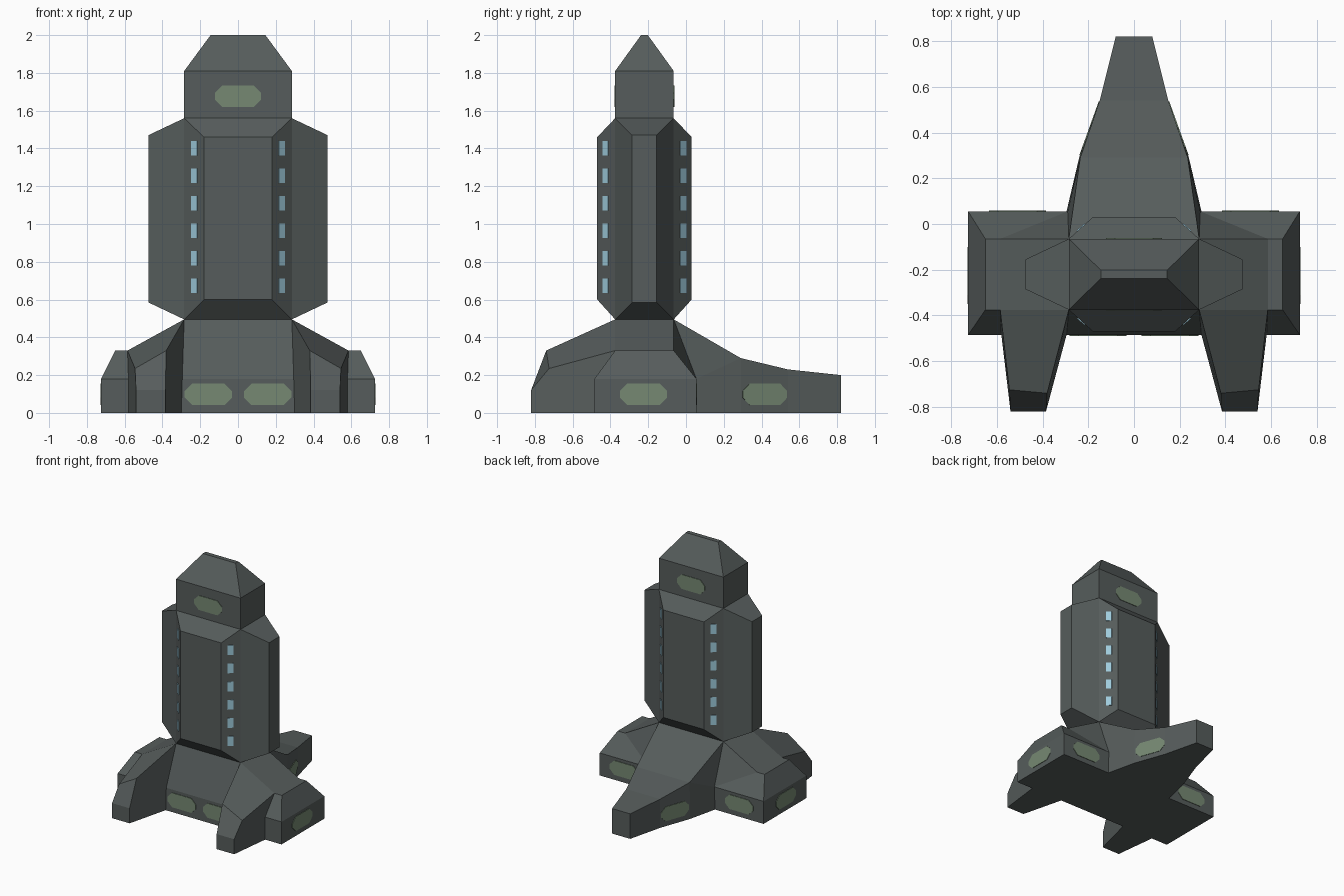
import bpy, bmesh
from mathutils import Vector

if "Cube" in bpy.data.objects:
    bpy.data.objects.remove(bpy.data.objects["Cube"])


def material(name, rgb):
    m = bpy.data.materials.new(name)
    m.diffuse_color = (*rgb, 1)
    m.use_nodes = True
    m.node_tree.nodes["Principled BSDF"].inputs["Base Color"].default_value = m.diffuse_color
    return m


HULL = material("dark grey hull", (0.093, 0.108, 0.106))
GREEN = material("muted green panel", (0.18, 0.25, 0.17))
BLUE = material("pale blue window", (0.35, 0.61, 0.73))


def build(name, faces, mat, mirror=False):
    """Object from a list of faces, each a list of points; shared points merge."""
    bm = bmesh.new()
    for f in faces:
        bm.faces.new([bm.verts.new(p) for p in f])
        if mirror:
            bm.faces.new([bm.verts.new((-x, y, z)) for x, y, z in reversed(f)])
    bmesh.ops.remove_doubles(bm, verts=bm.verts, dist=1e-5)
    bmesh.ops.recalc_face_normals(bm, faces=bm.faces)
    me = bpy.data.meshes.new(name)
    bm.to_mesh(me)
    bm.free()
    me.materials.append(mat)
    ob = bpy.data.objects.new(name, me)
    bpy.context.collection.objects.link(ob)
    return ob


CY, HX, HY = -0.22, 0.285, 0.155      # tower axis and half sizes
Z0, Z1 = 0.495, 1.56                  # foot and shoulder of the tower


def ring(hx, hy, z):
    return [(sx * hx, CY + sy * hy, z) for sx, sy in ((-1, -1), (1, -1), (1, 1), (-1, 1))]


def band(a, b):
    n = len(a)
    return [[a[i], a[(i + 1) % n], b[(i + 1) % n], b[i]] for i in range(n)]


# Tower head: straight block with a tapered roof
r0, r1, r2 = ring(HX, HY, Z1), ring(HX, HY, 1.81), ring(0.145, 0.018, 2.0)
build("tower_head", band(r0, r1) + band(r1, r2) + [r2, r0], HULL)

# Tower body: each of the four sides bulges out to a smaller flat panel
body = []
for s in (-1, 1):
    fb = lambda hx, off, lo, hi: [(-hx, CY + s * off, lo), (hx, CY + s * off, lo),
                                  (hx, CY + s * off, hi), (-hx, CY + s * off, hi)]
    lr = lambda hy, off, lo, hi: [(s * off, CY - hy, lo), (s * off, CY + hy, lo),
                                  (s * off, CY + hy, hi), (s * off, CY - hy, hi)]
    front = fb(0.18, 0.25, 0.60, 1.46)
    side = lr(0.065, 0.475, 0.585, 1.47)
    body += band(fb(HX, HY, Z0, Z1), front) + [front]
    body += band(lr(HY, HX, Z0, Z1), side) + [side]
build("tower_body", body, HULL)

# Base, right half: named corner points
P = dict(
    A=(HX, CY - HY, Z0), B=(HX, CY + HY, Z0),                            # under the tower
    C=(0.295, -0.485, 0.18), G=(0.30, -0.485, 0),                        # front wall
    T1=(0.38, -0.74, 0.33), T2=(0.385, -0.82, 0.12), T3=(0.385, -0.82, 0),   # leg, inner
    S1=(0.545, -0.725, 0.235), S2=(0.54, -0.82, 0.12), S3=(0.54, -0.82, 0),  # leg, outer
    O=(0.585, -0.375, 0.33), H1=(0.58, -0.485, 0.18), H=(0.58, -0.485, 0),
    K=(0.65, -0.375, 0.33), L=(0.725, -0.485, 0.18), L0=(0.725, -0.485, 0),  # side block
    Ob=(0.585, -0.065, 0.33), Kb=(0.65, -0.065, 0.33),
    Lb=(0.725, 0.055, 0.18), Lb0=(0.725, 0.055, 0),
    N=(0.29, 0.055, 0.18), N0=(0.295, 0.055, 0),                         # rear leg
    D=(0.235, 0.29, 0.29), E=(0.15, 0.54, 0.23), F=(0.08, 0.82, 0.20),
    D0=(0.24, 0.29, 0), E0=(0.15, 0.54, 0), F0=(0.08, 0.82, 0))
side_faces = [
    "A C G T3 T2 T1", "A T1 S1 O", "T1 T2 S2 S1", "T2 T3 S3 S2", "O S1 S2 S3 H H1",
    "O H1 L K", "H1 H L0 L", "A O Ob B", "O K Kb Ob", "K L Lb Kb", "L L0 Lb0 Lb",
    "B Ob N", "Ob Kb Lb N", "N Lb Lb0 N0", "B N D", "N N0 D0 D", "D D0 E0 E", "E E0 F0 F"]
faces = [[P[k] for k in f.split()] for f in side_faces]
mid = lambda p: (0, p[1], p[2])
# Strips that cross the middle: front wall, rear leg top and rear end
for pair in ("A C", "C G", "B D", "D E", "E F", "F F0"):
    a, b = (P[k] for k in pair.split())
    faces.append([a, b, mid(b), mid(a)])
# Underside
faces.append([P[k] for k in "G T3 S3 H L0 Lb0 N0 D0 E0 F0".split()] + [mid(P["F0"]), mid(P["G"])])
build("base", faces, HULL, mirror=True)


def plate(name, centre, normal, w, h, cut, mat, mirror=True):
    """Thin upright plate with cut corners, facing along a level normal."""
    c, n = Vector(centre), Vector(normal).normalized()
    u, v = Vector((-n.y, n.x, 0)), Vector((0, 0, 1))
    a, b = w / 2, h / 2
    if cut:
        pts = [(a - cut, -b), (a, cut - b), (a, b - cut), (a - cut, b),
               (cut - a, b), (-a, b - cut), (-a, cut - b), (cut - a, -b)]
    else:
        pts = [(a, -b), (a, b), (-a, b), (-a, -b)]
    lo, hi = ([tuple(c + u * x + v * z + n * d) for x, z in pts] for d in (-0.001, 0.004))
    build(name, band(lo, hi) + [lo, hi], mat, mirror)


# Green panels on the head and around the base
for s, where in ((-1, "front"), (1, "rear")):
    plate("head_panel_" + where, (0, CY + s * HY, 1.677), (0, s, 0), 0.245, 0.115, 0.04, GREEN, False)
for name, c, n in (("front_panels", (0.157, -0.485, 0.098), (0, -1, 0)),
                   ("side_panels", (0.725, -0.225, 0.098), (1, 0, 0)),
                   ("block_rear_panels", (0.51, 0.055, 0.098), (0, 1, 0)),
                   ("rear_leg_panels", (0.193, 0.417, 0.098), (0.25, 0.09, 0))):
    plate(name, c, n, 0.25, 0.115, 0.04, GREEN)

# Window columns on the slanted corners, front and rear
for s, where in ((-1, "front"), (1, "rear")):
    for i in range(6):
        plate(f"window_{where}_{i + 1}", (0.231, CY + s * 0.2038, 0.672 + i * 0.1456),
              (0.095, s * 0.105, 0), 0.044, 0.077, 0, BLUE)
